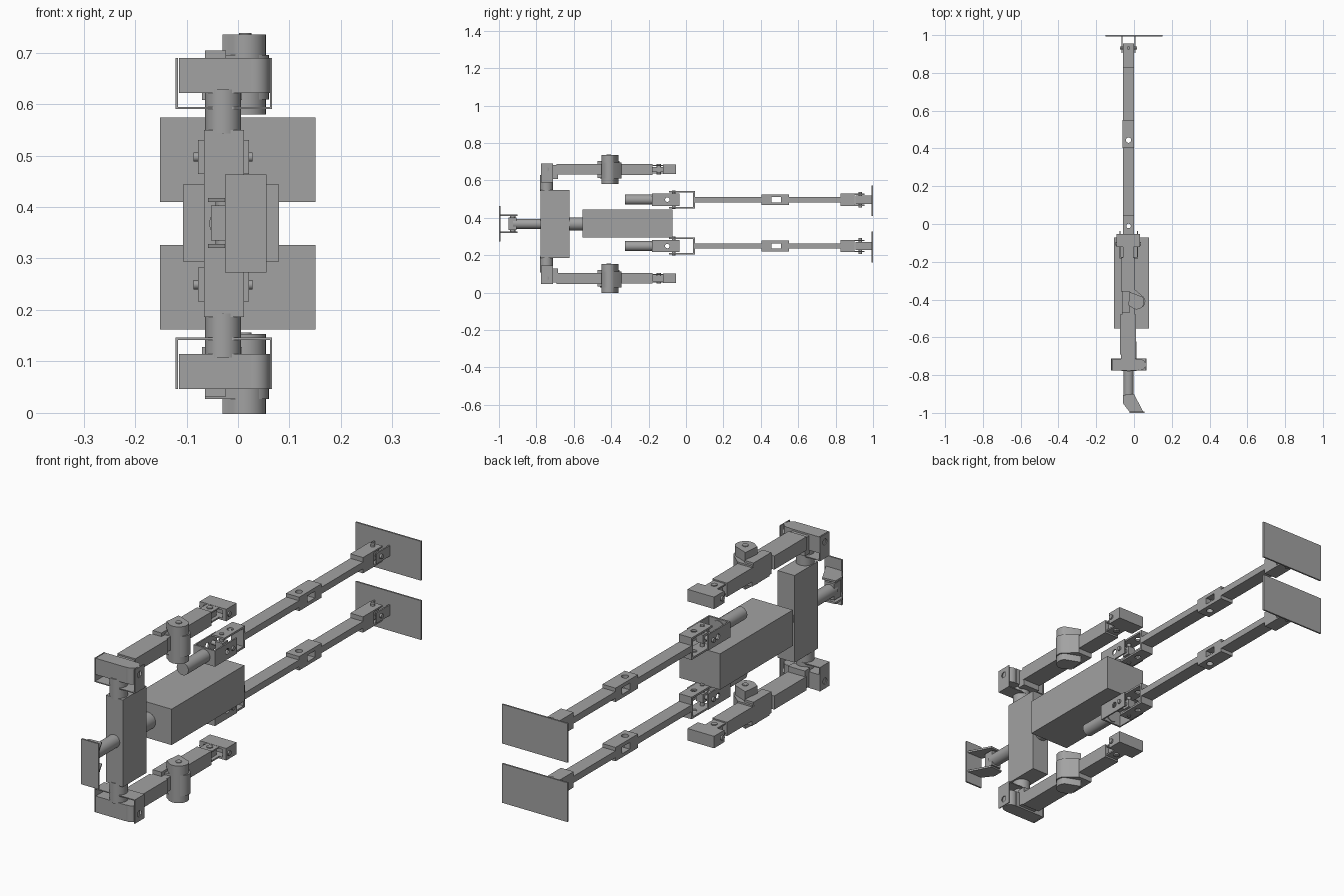
import bpy, bmesh, math
from mathutils import Vector, Matrix

cube = bpy.data.objects.get("Cube")
if cube:
    bpy.data.objects.remove(cube, do_unlink=True)

grey = bpy.data.materials.new("plain grey")
grey.use_nodes = True
colour = (0.36, 0.36, 0.36, 1)
grey.diffuse_color = colour
grey.node_tree.nodes["Principled BSDF"].inputs["Base Color"].default_value = colour

MID_Z = 0.368   # the body is mirrored about this height
CX = -0.029     # centre line of the limbs


def finish(name, bm, smooth=False):
    bmesh.ops.recalc_face_normals(bm, faces=bm.faces[:])
    me = bpy.data.meshes.new(name)
    bm.to_mesh(me)
    bm.free()
    me.materials.append(grey)
    ob = bpy.data.objects.new(name, me)
    bpy.context.collection.objects.link(ob)
    if smooth:
        bpy.ops.object.select_all(action='DESELECT')
        ob.select_set(True)
        bpy.context.view_layer.objects.active = ob
        bpy.ops.object.shade_smooth_by_angle(angle=math.radians(35))
    return ob


def box(name, x, y, z):
    bm = bmesh.new()
    bmesh.ops.create_cube(bm, size=1)
    for v in bm.verts:
        for i, r in enumerate((x, y, z)):
            v.co[i] = r[0] + (v.co[i] + 0.5) * (r[1] - r[0])
    return finish(name, bm)


def rod(name, a, b, r):
    a, b = Vector(a), Vector(b)
    bm = bmesh.new()
    m = Matrix.Translation((a + b) / 2) @ (b - a).to_track_quat('Z', 'Y').to_matrix().to_4x4()
    bmesh.ops.create_cone(bm, cap_ends=True, segments=32, radius1=r, radius2=r,
                          depth=(b - a).length, matrix=m)
    return finish(name, bm, True)


def prism(name, pts, z0, z1, smooth=False):
    bm = bmesh.new()
    f = bm.faces.new([bm.verts.new((x, y, z0)) for x, y in pts])
    ext = bmesh.ops.extrude_face_region(bm, geom=[f])
    for v in ext["geom"]:
        if isinstance(v, bmesh.types.BMVert):
            v.co.z = z1
    return finish(name, bm, smooth)


def cut(ob, cutter):
    cutter.hide_render = True
    mod = ob.modifiers.new("hole", 'BOOLEAN')
    mod.operation = 'DIFFERENCE'
    mod.solver = 'EXACT'
    mod.object = cutter
    bpy.context.view_layer.objects.active = ob
    bpy.ops.object.modifier_apply(modifier=mod.name)
    bpy.data.objects.remove(cutter, do_unlink=True)


def arc(cx, cy, r, a0, a1, n=14):
    return [(cx + r * math.cos(math.radians(a0 + (a1 - a0) * i / n)),
             cy + r * math.sin(math.radians(a0 + (a1 - a0) * i / n))) for i in range(n + 1)]


# Torso, chest and neck
box("torso", (-0.107, 0.08), (-0.553, -0.072), (0.294, 0.444))
box("chest", (-0.066, 0.012), (-0.778, -0.623), (0.186, 0.55))
rod("waist", (CX, -0.63, MID_Z), (CX, -0.54, MID_Z), 0.035)
rod("neck", (CX, -0.925, MID_Z), (CX, -0.77, MID_Z), 0.027)

# Head plate with its slanted bracket
box("head_plate", (-0.025, 0.055), (-1.0, -0.993), (0.273, 0.463))
fork = [(-0.058, -0.95), (-0.058, -0.905), (0.0, -0.9), (0.048, -0.993), (-0.025, -0.993)]
for name, z in (("upper", 0.410), ("lower", 0.320)):
    prism("head_bracket_" + name, fork, z, z + 0.008)
    cz = 0.404 if name == "upper" else 0.334
    rod("head_pivot_" + name, (CX, -0.927, cz - 0.012), (CX, -0.927, cz + 0.012), 0.015)
box("head_pivot_block", (-0.052, -0.006), (-0.95, -0.905), (0.335, 0.403))


def arm(side, s):
    def zr(a, b):   # heights measured from the body's middle
        return tuple(sorted((MID_Z + s * a, MID_Z + s * b)))
    zc = MID_Z + s * 0.291
    # Shoulder joint, motor and U bracket
    rod(side + "_shoulder_shaft", (CX, -0.746, MID_Z + s * 0.175), (CX, -0.746, MID_Z + s * 0.26), 0.035)
    box(side + "_shoulder_motor", (-0.115, 0.025), (-0.776, -0.714), zr(0.254, 0.322))
    rod(side + "_shoulder_roller", (0.032, -0.745, zr(0.254, 0.322)[0]),
        (0.032, -0.745, zr(0.254, 0.322)[1]), 0.03)
    box(side + "_shoulder_bracket_base", (-0.121, 0.066), (-0.776, -0.712), zr(0.222, 0.226))
    for x in (-0.121, 0.062):
        plate = box(side + "_shoulder_bracket_side", (x, x + 0.004), (-0.776, -0.712), zr(0.222, 0.322))
        cut(plate, rod("hole_cutter", (x - 0.02, -0.745, zc), (x + 0.02, -0.745, zc), 0.013))
    box(side + "_shoulder_link", (-0.07, 0.008), (-0.72, -0.685), zr(0.24, 0.315))
    # Upper arm, elbow and forearm
    box(side + "_upper_arm", (-0.074, 0.01), (-0.692, -0.478), zr(0.264, 0.321))
    box(side + "_upper_arm_end", (-0.064, 0.004), (-0.48, -0.43), zr(0.264, 0.321))
    box(side + "_elbow_block", (-0.064, -0.023), (-0.472, -0.355), (zc - 0.045, zc + 0.045))
    pod = [(-0.022, -0.36), (-0.03, -0.43)] + arc(0.014, -0.412, 0.04, 220, 400)
    prism(side + "_elbow_motor", pod, zc - 0.079, zc + 0.076, True)
    rod(side + "_elbow_axle", (0.014, -0.412, zc + 0.07), (0.014, -0.412, zc + 0.079), 0.012)
    cheek = [(-0.064, -0.345), (0.003, -0.345)] + arc(0.024, -0.41, 0.036, 40, -100, 8) + [(-0.064, -0.46)]
    prism(side + "_elbow_cheek", cheek, zc - 0.05, zc + 0.036, True)
    box(side + "_forearm", (-0.065, 0.003), (-0.36, -0.178), zr(0.262, 0.32))
    # Wrist fork and hand
    for z in (-0.022, 0.018):
        box(side + "_wrist_plate", (-0.058, -0.002), (-0.18, -0.105), (zc + z, zc + z + 0.006))
    box(side + "_wrist_core", (-0.045, -0.015), (-0.18, -0.12), (zc - 0.014, zc + 0.014))
    rod(side + "_wrist_pin", (CX, -0.145, zc - 0.028), (CX, -0.145, zc + 0.028), 0.012)
    hand = box(side + "_hand", (-0.092, 0.031), (-0.122, -0.054), (zc - 0.025, zc + 0.025))
    cut(hand, box("slot_cutter", (-0.075, 0.014), (-0.14, -0.09), (zc - 0.016, zc + 0.016)))
    for x in (-0.099, 0.029):
        rod(side + "_hand_pin", (x, -0.105, zc), (x + 0.008, -0.105, zc), 0.01)


def leg(side, zc):
    x0, x1 = -0.059, 0.0
    # Hip motor, cross bracket and U bracket
    rod(side + "_hip_motor", (CX, -0.325, zc), (CX, -0.17, zc), 0.027)
    box(side + "_hip_back", (-0.078, 0.021), (-0.182, -0.174), (zc - 0.033, zc + 0.033))
    for x in (-0.078, 0.015):
        plate = box(side + "_hip_side", (x, x + 0.006), (-0.182, -0.036), (zc - 0.033, zc + 0.033))
        cut(plate, rod("hole_cutter", (x - 0.02, -0.1, zc), (x + 0.02, -0.1, zc), 0.012))
    rod(side + "_hip_cross_pin", (-0.086, -0.066, zc), (0.028, -0.066, zc), 0.009)
    rod(side + "_hip_upright_pin", (CX, -0.066, zc - 0.05), (CX, -0.066, zc + 0.05), 0.009)
    box(side + "_hip_core", (-0.046, -0.012), (-0.084, -0.048), (zc - 0.018, zc + 0.018))
    for z in (-0.046, 0.038):
        plate = box(side + "_hip_yoke", (x0, x1), (-0.09, 0.045), (zc + z, zc + z + 0.008))
        cut(plate, rod("hole_cutter", (CX, -0.01, zc + z - 0.02), (CX, -0.01, zc + z + 0.03), 0.012))
    box(side + "_hip_yoke_end", (x0, x1), (0.037, 0.047), (zc - 0.046, zc + 0.046))
    # Thigh, knee and shin
    box(side + "_thigh", (x0, x1), (0.04, 0.405), (zc - 0.014, zc + 0.014))
    knee = box(side + "_knee", (x0 - 0.001, x1 + 0.001), (0.403, 0.551), (zc - 0.029, zc + 0.029))
    cut(knee, box("slot_cutter", (-0.1, 0.1), (0.457, 0.507), (zc - 0.014, zc + 0.014)))
    cut(knee, rod("hole_cutter", (CX, 0.444, zc - 0.1), (CX, 0.444, zc + 0.1), 0.014))
    box(side + "_shin", (x0, x1), (0.549, 0.828), (zc - 0.014, zc + 0.014))
    # Ankle clevis, cross pins and foot plate
    ankle = box(side + "_ankle", (x0, x1), (0.826, 0.955), (zc - 0.033, zc + 0.033))
    cut(ankle, box("slot_cutter", (-0.1, 0.1), (0.9, 1.0), (zc - 0.026, zc + 0.026)))
    rod(side + "_ankle_upright_pin", (CX, 0.932, zc - 0.042), (CX, 0.932, zc + 0.042), 0.009)
    rod(side + "_ankle_cross_pin", (-0.075, 0.932, zc), (0.016, 0.932, zc), 0.009)
    box(side + "_ankle_core", (-0.046, -0.012), (0.915, 0.949), (zc - 0.017, zc + 0.017))
    for x in (-0.067, 0.002):
        box(side + "_foot_fork", (x, x + 0.006), (0.905, 0.996), (zc - 0.022, zc + 0.022))
    box(side + "_foot_plate", (-0.152, 0.151), (0.993, 1.0), (zc - 0.087, zc + 0.077))


for side, s in (("upper", 1), ("lower", -1)):
    arm(side, s)
    leg(side, 0.373 + s * 0.124)
